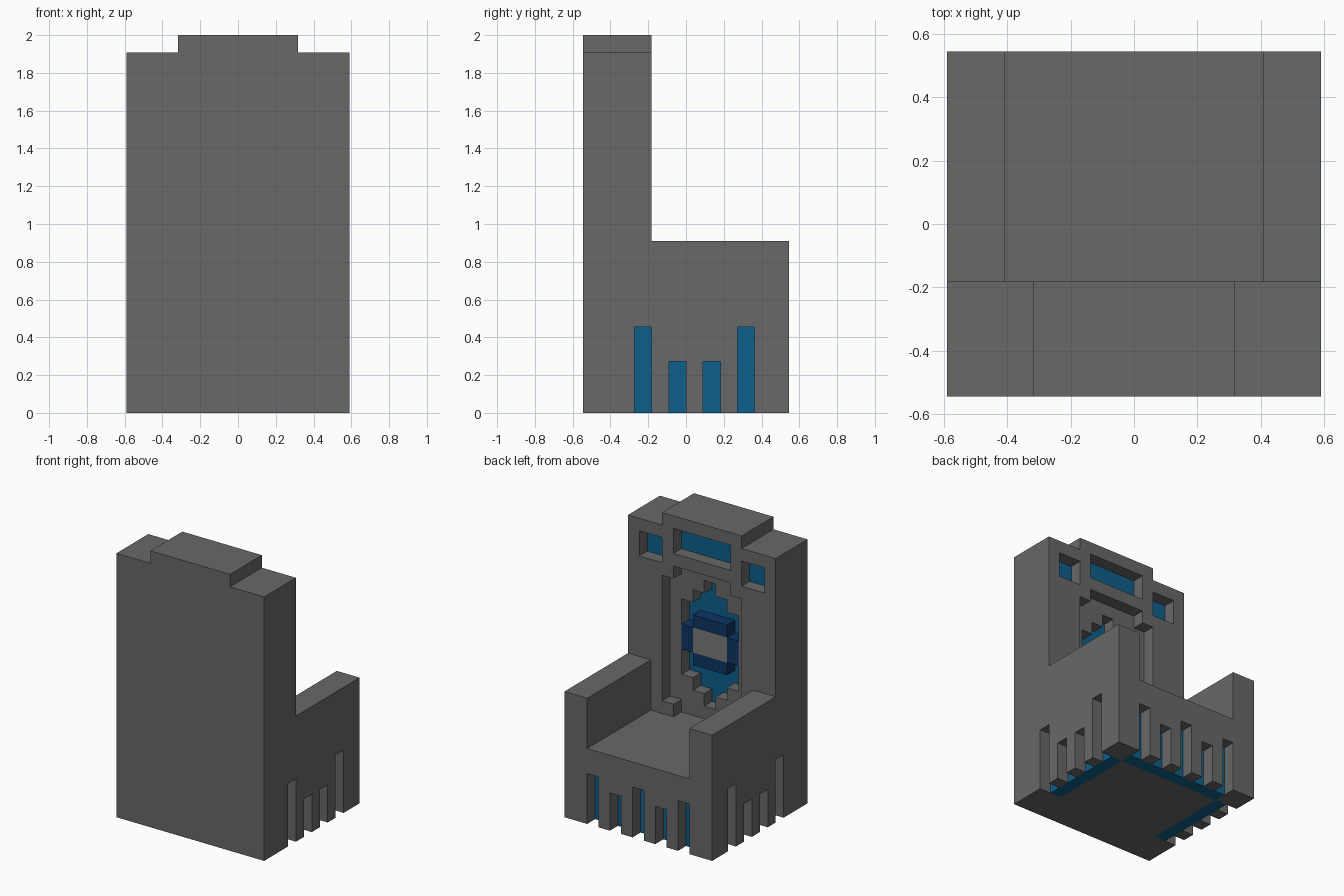
import bpy, bmesh
from mathutils import Vector

if "Cube" in bpy.data.objects:
    bpy.data.objects.remove(bpy.data.objects["Cube"])

U = 1 / 11                      # block size: 13 wide, 12 deep, 22 high
ORIGIN = Vector((-6.5, -6, 0))


def material(name, rgb):
    m = bpy.data.materials.new(name)
    m.diffuse_color = (*rgb, 1)
    m.use_nodes = True
    m.node_tree.nodes["Principled BSDF"].inputs["Base Color"].default_value = m.diffuse_color
    return m


stone = material("stone grey", (0.14, 0.14, 0.14))
pale = material("pale grey", (0.19, 0.19, 0.19))
blue = material("blue", (0.004, 0.115, 0.26))
navy = material("navy", (0.004, 0.033, 0.125))


def box(x0, x1, y0, y1, z0, z1):
    """Set of block cells in a range."""
    return {(x, y, z) for x in range(x0, x1) for y in range(y0, y1) for z in range(z0, z1)}


def centred(half, y, z0, z1):
    """One-block-deep slab reaching 'half' blocks either side of the middle column."""
    return box(6 - half, 7 + half, y, y + 1, z0, z1)


def mirror(cells):
    return cells | {(12 - x, y, z) for x, y, z in cells}


# Main masses
backrest = box(0, 13, 0, 4, 0, 21) | box(3, 10, 0, 4, 21, 22)
arms = mirror(box(0, 2, 4, 12, 0, 10))
seat = box(2, 11, 4, 12, 0, 6)

# Slots around the base
slots = set()
for y, h in ((3, 5), (5, 3), (7, 3), (9, 5)):
    slots |= mirror(box(0, 1, y, y + 1, 0, h))
for x, h in ((2, 4), (4, 3), (6, 4), (8, 3), (10, 4)):
    slots |= box(x, x + 1, 11, 12, 0, h)

# Windows, stepped recess and diamond opening in the backrest
windows = centred(2, 3, 19, 21) | mirror(box(1, 3, 3, 4, 18, 20))
recess = centred(3, 3, 7, 17) | centred(2, 3, 6, 18)
diamond = centred(2, 2, 9, 15) | centred(1, 2, 8, 16) | centred(0, 2, 7, 17)

# Blue linings behind every opening
base_lining = mirror(box(1, 2, 3, 10, 0, 5)) | box(2, 11, 10, 11, 0, 4)
window_lining = {(x, y - 1, z) for x, y, z in windows}
diamond_lining = {(x, y - 1, z) for x, y, z in diamond}

# Raised emblem in the diamond
emblem_centre = centred(1, 2, 11, 13)
emblem_ring = (centred(2, 2, 11, 13) | centred(1, 2, 10, 14)) - emblem_centre

linings = base_lining | window_lining | diamond_lining
removed = slots | windows | recess | diamond | linings
parts = [
    ("backrest", backrest - removed, stone),
    ("arms", arms - removed, stone),
    ("seat", seat - removed, stone),
    ("base_lining", base_lining, blue),
    ("window_lining", window_lining, blue),
    ("diamond_lining", diamond_lining, blue),
    ("emblem_ring", emblem_ring, navy),
    ("emblem_centre", emblem_centre, pale),
]
solid = set().union(*(cells for _, cells, _ in parts))


def build(name, cells, mat):
    """Make the outer skin of a part, leaving out faces hidden against other blocks."""
    bm = bmesh.new()
    verts = {}

    def vert(p):
        if p not in verts:
            verts[p] = bm.verts.new((Vector(p) + ORIGIN) * U)
        return verts[p]

    for cell in sorted(cells):
        for axis in range(3):
            a, b = (axis + 1) % 3, (axis + 2) % 3
            for side in (0, 1):
                near = list(cell)
                near[axis] += 2 * side - 1
                if tuple(near) in solid:
                    continue
                quad = []
                for da, db in ((0, 0), (1, 0), (1, 1), (0, 1)):
                    p = list(cell)
                    p[axis] += side
                    p[a] += da
                    p[b] += db
                    quad.append(vert(tuple(p)))
                bm.faces.new(quad if side else quad[::-1])
    # Merge flat areas into large faces
    bmesh.ops.dissolve_limit(bm, angle_limit=0.01, verts=bm.verts[:], edges=bm.edges[:],
                             delimit={'NORMAL'})
    mesh = bpy.data.meshes.new(name)
    bm.to_mesh(mesh)
    bm.free()
    mesh.materials.append(mat)
    bpy.context.collection.objects.link(bpy.data.objects.new(name, mesh))


for part in parts:
    build(*part)
